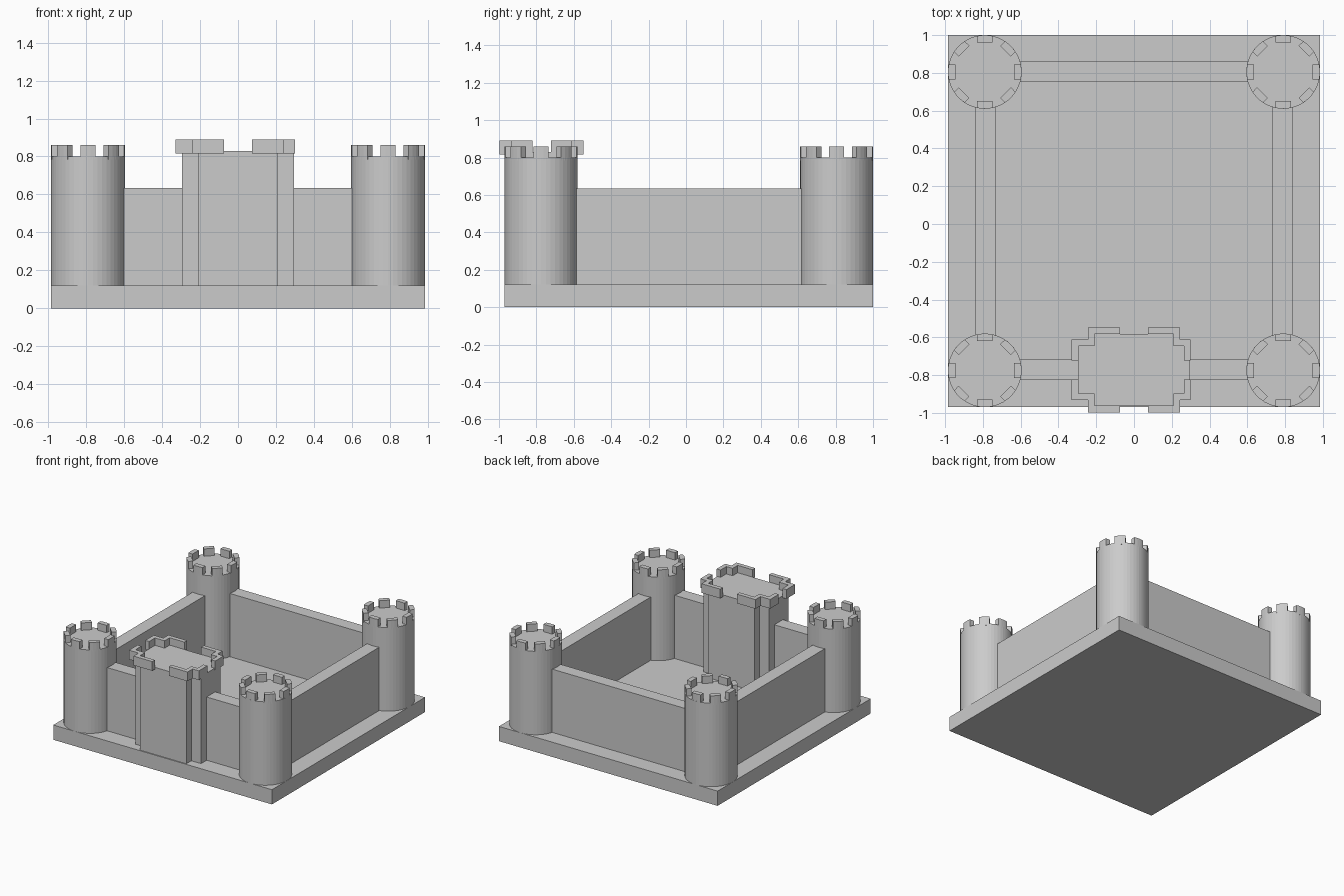
import bpy
import bmesh
from math import cos, sin, pi, radians
from mathutils import Matrix

cube = bpy.data.objects.get("Cube")
if cube:
    bpy.data.objects.remove(cube)

stone = bpy.data.materials.new("grey stone")
stone.use_nodes = True
GREY = (0.6, 0.6, 0.6, 1)
stone.diffuse_color = GREY
stone.node_tree.nodes["Principled BSDF"].inputs["Base Color"].default_value = GREY


def finish(name, bm):
    bmesh.ops.recalc_face_normals(bm, faces=bm.faces)
    mesh = bpy.data.meshes.new(name)
    bm.to_mesh(mesh)
    bm.free()
    mesh.materials.append(stone)
    obj = bpy.data.objects.new(name, mesh)
    bpy.context.collection.objects.link(obj)
    return obj


def prism(name, outline, z0, z1):
    """Extrude a flat outline from z0 up to z1."""
    bm = bmesh.new()
    face = bm.faces.new([bm.verts.new((x, y, z0)) for x, y in outline])
    up = bmesh.ops.extrude_face_region(bm, geom=[face])["geom"]
    bmesh.ops.translate(bm, vec=(0, 0, z1 - z0),
                        verts=[v for v in up if isinstance(v, bmesh.types.BMVert)])
    return finish(name, bm)


def box(name, x0, x1, y0, y1, z0, z1):
    return prism(name, [(x0, y0), (x1, y0), (x1, y1), (x0, y1)], z0, z1)


# Base slab
box("base", -0.985, 0.985, -0.97, 1.0, 0, 0.12)

# Curtain walls
TX, BACK, FRONT, R = 0.79, 0.805, -0.775, 0.195
WALL = 0.635
box("back_wall", -TX, TX, 0.755, 0.86, 0.1, WALL)
box("front_wall", -TX, TX, -0.825, -0.715, 0.1, WALL)
box("left_wall", 0.73, 0.84, FRONT, BACK, 0.1, WALL)
box("right_wall", -0.84, -0.73, FRONT, BACK, 0.1, WALL)


# Round corner towers, each with a ring of eight merlons
def tower(name, cx, cy):
    bm = bmesh.new()
    bmesh.ops.create_cone(bm, cap_ends=True, segments=48, radius1=R, radius2=R,
                          depth=0.8, matrix=Matrix.Translation((cx, cy, 0.4)))
    finish(name, bm)
    half = 0.04
    edge = [(R * cos(a), R * sin(a)) for a in (radians(d) for d in (-11.8, -4, 4, 11.8))]
    shape = [(0.155, -half)] + edge + [(0.155, half)]
    for i in range(8):
        c, s = cos(i * pi / 4), sin(i * pi / 4)
        prism(f"{name}_merlon_{i + 1}",
              [(cx + x * c - y * s, cy + x * s + y * c) for x, y in shape], 0.785, 0.86)


for side, sx in (("left", 1), ("right", -1)):
    tower(f"front_{side}_tower", sx * TX, FRONT)
    tower(f"back_{side}_tower", sx * TX, BACK)

# Gatehouse with a stepped plan
GY = -0.772
ix, iy, jx, jy = 0.208, 0.19, 0.295, 0.125
quarter = [(jx, jy), (ix, jy), (ix, iy)]
plan = (quarter + [(-x, y) for x, y in reversed(quarter)]
        + [(-x, -y) for x, y in quarter] + [(x, -y) for x, y in reversed(quarter)])
prism("gatehouse", [(x, GY + y) for x, y in plan], 0.1, 0.83)

# Stepped corner parapets that overhang the gatehouse
T = 0.035
for side, sx, reach in (("left", 1, 0.265), ("right", -1, 0.295)):
    for end, sy in (("back", 1), ("front", -1)):
        inner = [(0.075, iy), (ix, iy), (ix, jy), (reach, jy), (reach, 0.05)]
        outer = [(reach + T, 0.05), (reach + T, jy + T), (ix + T, jy + T),
                 (ix + T, iy + T), (0.075, iy + T)]
        prism(f"{end}_{side}_parapet",
              [(sx * x, GY + sy * y) for x, y in inner + outer], 0.815, 0.89)
